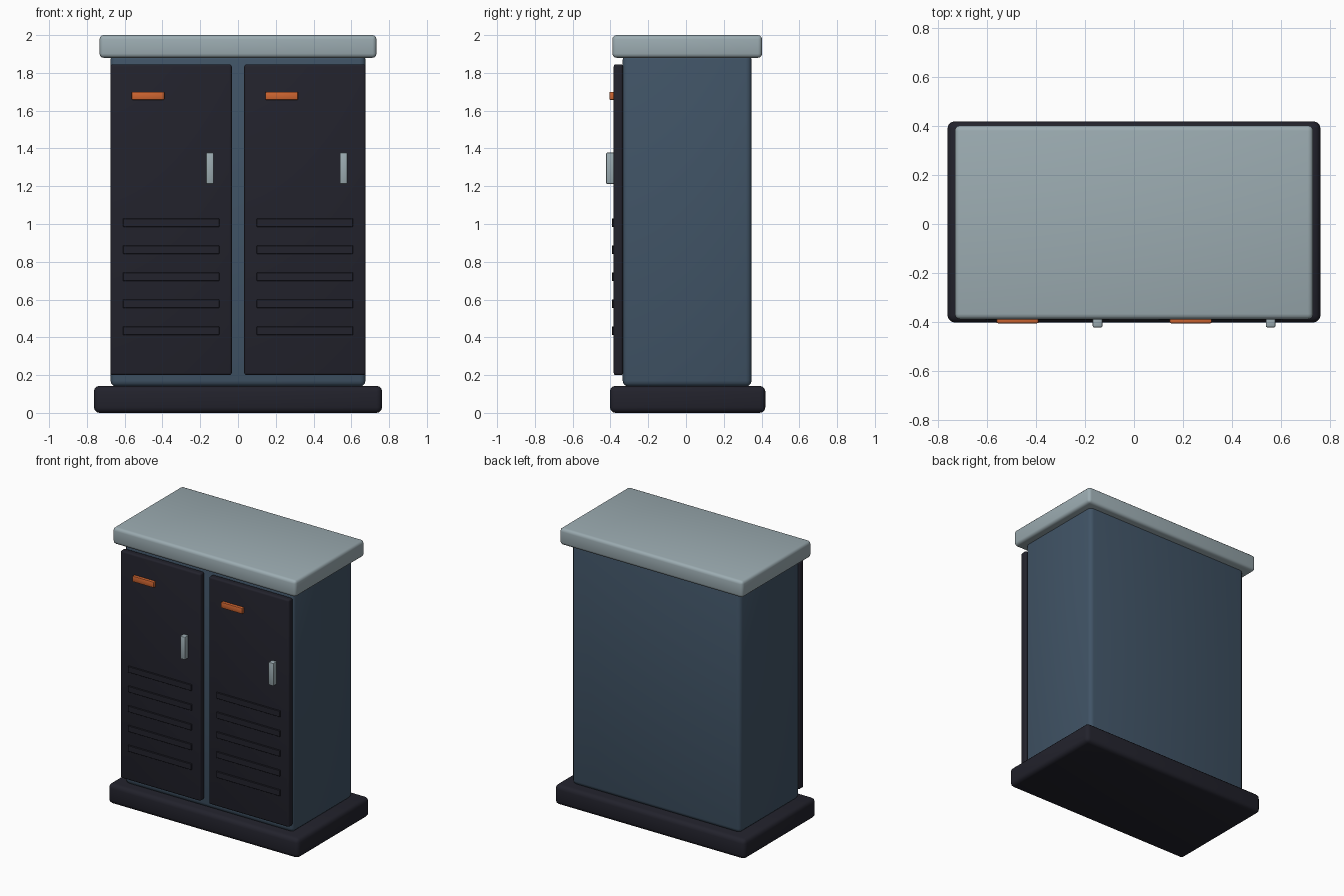
import bpy
import math

cube = bpy.data.objects.get("Cube")
if cube:
    bpy.data.objects.remove(cube, do_unlink=True)


def make_material(name, color):
    mat = bpy.data.materials.new(name)
    mat.use_nodes = True
    mat.diffuse_color = (*color, 1)
    bsdf = next(n for n in mat.node_tree.nodes if n.type == 'BSDF_PRINCIPLED')
    bsdf.inputs["Base Color"].default_value = (*color, 1)
    return mat


steel_blue = make_material("steel blue", (0.052, 0.088, 0.133))
charcoal = make_material("charcoal", (0.016, 0.016, 0.025))
pale_grey = make_material("pale grey", (0.33, 0.41, 0.44))
orange = make_material("orange", (0.62, 0.13, 0.03))


def box(name, xs, ys, zs, mat, bevel, segments=3):
    """Rounded box spanning the given (min, max) ranges."""
    spans = (xs, ys, zs)
    bpy.ops.mesh.primitive_cube_add(size=1, location=[sum(s) / 2 for s in spans])
    obj = bpy.context.object
    obj.name = name
    obj.scale = [s[1] - s[0] for s in spans]
    bpy.ops.object.transform_apply(location=False, rotation=False, scale=True)
    obj.data.materials.append(mat)
    mod = obj.modifiers.new("rounded edges", 'BEVEL')
    mod.width = bevel
    mod.segments = segments
    bpy.ops.object.modifier_apply(modifier=mod.name)
    bpy.ops.object.shade_smooth_by_angle(angle=math.radians(35))
    return obj


# Plinth, cabinet body and overhanging roof
box("plinth", (-0.763, 0.763), (-0.403, 0.42), (0, 0.143), charcoal, 0.03)
box("cabinet_body", (-0.675, 0.675), (-0.335, 0.347), (0.14, 1.9), steel_blue, 0.03)
box("roof", (-0.733, 0.733), (-0.39, 0.403), (1.88, 2.0), pale_grey, 0.022)

# Two identical doors with their fittings
for side, cx in (("right", -0.354), ("left", 0.354)):
    box(side + "_door", (cx - 0.321, cx + 0.321), (-0.383, -0.334),
        (0.2, 1.845), charcoal, 0.012)
    box(side + "_label_plate", (cx - 0.209, cx - 0.036), (-0.406, -0.38),
        (1.657, 1.7), orange, 0.006, 2)
    box(side + "_handle", (cx + 0.185, cx + 0.225), (-0.423, -0.38),
        (1.212, 1.378), pale_grey, 0.006, 2)
    # Row of ventilation slats
    for i in range(5):
        z = 0.435 + i * 0.143
        box(f"{side}_vent_slat_{i + 1}", (cx - 0.255, cx + 0.255),
            (-0.392, -0.38), (z - 0.022, z + 0.022), charcoal, 0.002, 1)
